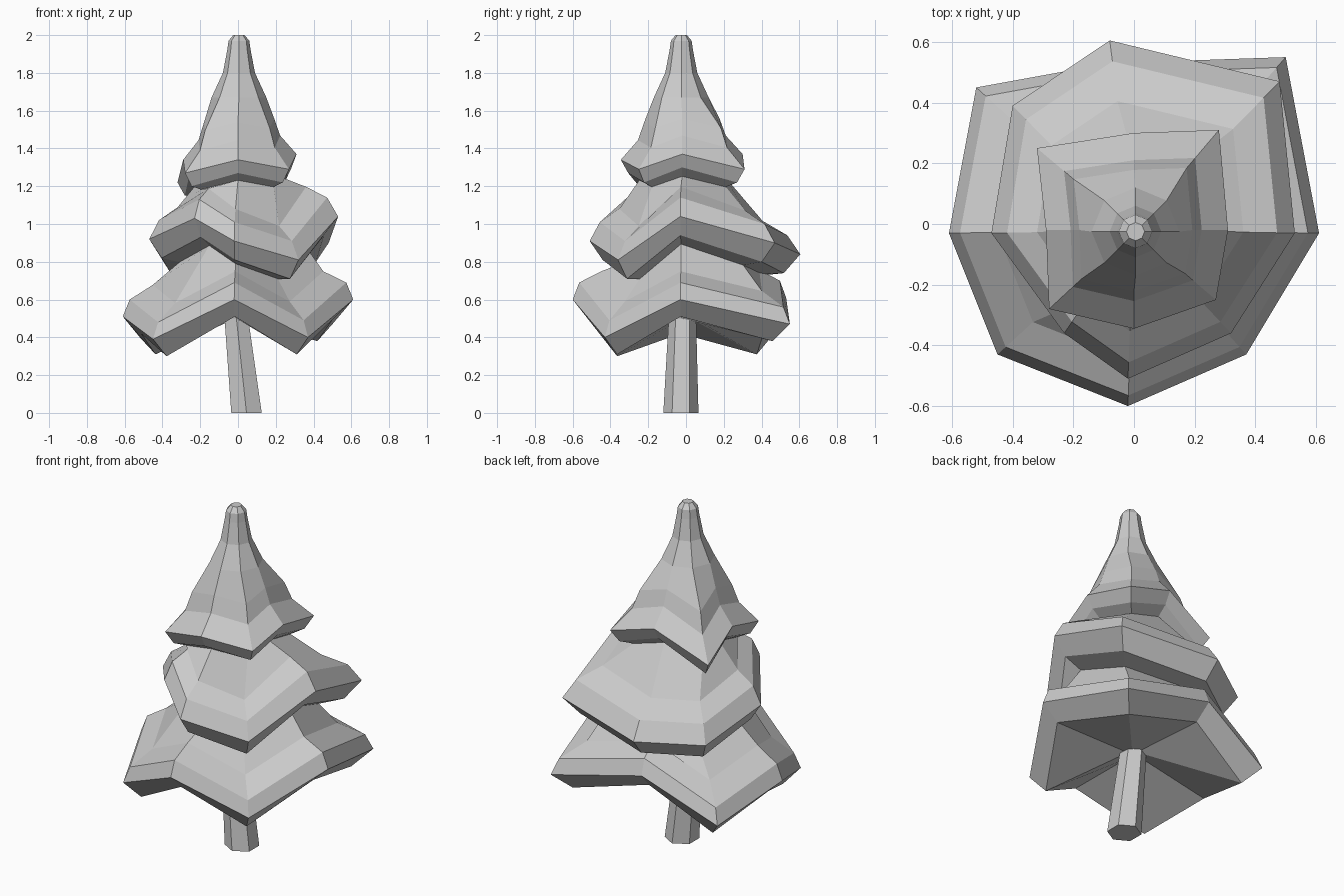
import bpy, bmesh
from math import sin, cos, pi

if "Cube" in bpy.data.objects:
    bpy.data.objects.remove(bpy.data.objects["Cube"])

CX, CY = 0.0, -0.02          # trunk axis of the foliage

# Rim corners of each tier, counter-clockwise from the front
LOW = [(-.02, -.60, .60), (.37, -.43, .40), (.61, -.03, .60), (.50, .55, .47),
       (-.08, .53, .61), (-.52, .45, .40), (-.61, -.03, .51), (-.45, -.43, .39)]
MID = [(-.02, -.51, .91), (.32, -.36, .81), (.53, -.03, 1.04), (.48, .47, .90),
       (-.08, .605, .84), (-.40, .39, .82), (-.47, -.03, .92), (-.23, -.36, 1.03)]
TOP = [(0, -.345, 1.34), (.27, -.25, 1.29), (.31, -.02, 1.37), (.28, .31, 1.29),
       (0, .30, 1.37), (-.32, .25, 1.22), (-.29, -.02, 1.34), (-.28, -.28, 1.27)]


def ring(rim, scale, dz, keep=1.0):
    """Scaled copy of a rim; keep < 1 evens out its up-and-down wave."""
    mean = sum(p[2] for p in rim) / len(rim)
    return [(CX + (x - CX) * scale, CY + (y - CY) * scale, mean + (z - mean) * keep + dz)
            for x, y, z in rim]


def polygon(n, r, x, y, z):
    return [(x + r * sin(2 * pi * i / n), y - r * cos(2 * pi * i / n), z) for i in range(n)]


def loft(name, rings):
    """Skin a stack of equal rings and cap both ends."""
    bm = bmesh.new()
    loops = [[bm.verts.new(p) for p in r] for r in rings]
    n = len(loops[0])
    for a, b in zip(loops, loops[1:]):
        for i in range(n):
            j = (i + 1) % n
            bm.faces.new((a[i], a[j], b[j], b[i]))
    bm.faces.new(loops[0][::-1])
    bm.faces.new(loops[-1])
    mesh = bpy.data.meshes.new(name)
    bm.to_mesh(mesh)
    bm.free()
    obj = bpy.data.objects.new(name, mesh)
    bpy.context.collection.objects.link(obj)
    return obj


# Foliage: three drooping tiers joined by necks, ending in a blunt tip
foliage = [polygon(8, .06, -.01, CY, .50)]
foliage += [ring(LOW, .84, -.09), ring(LOW, 1, 0), ring(LOW, .94, .09), ring(LOW, .74, .17, .8)]
foliage += [ring(MID, .66, -.12, .8), ring(MID, .86, -.10), ring(MID, 1, 0),
            ring(MID, .89, .10), ring(MID, .68, .17, .9)]
foliage += [ring(TOP, .70, -.10, .7), ring(TOP, .88, -.07), ring(TOP, 1, 0),
            ring(TOP, .72, .11, .8), ring(TOP, .62, .21, .6)]
foliage += [polygon(8, r, .005, -.025, z) for r, z in
            ((.145, 1.67), (.085, 1.80), (.062, 1.92), (.055, 1.97), (.03, 2.0))]
loft("foliage", foliage)

# Leaning six-sided trunk
loft("trunk", [polygon(6, .093, .045, -.027, 0), polygon(6, .07, -.015, -.018, .56)])
